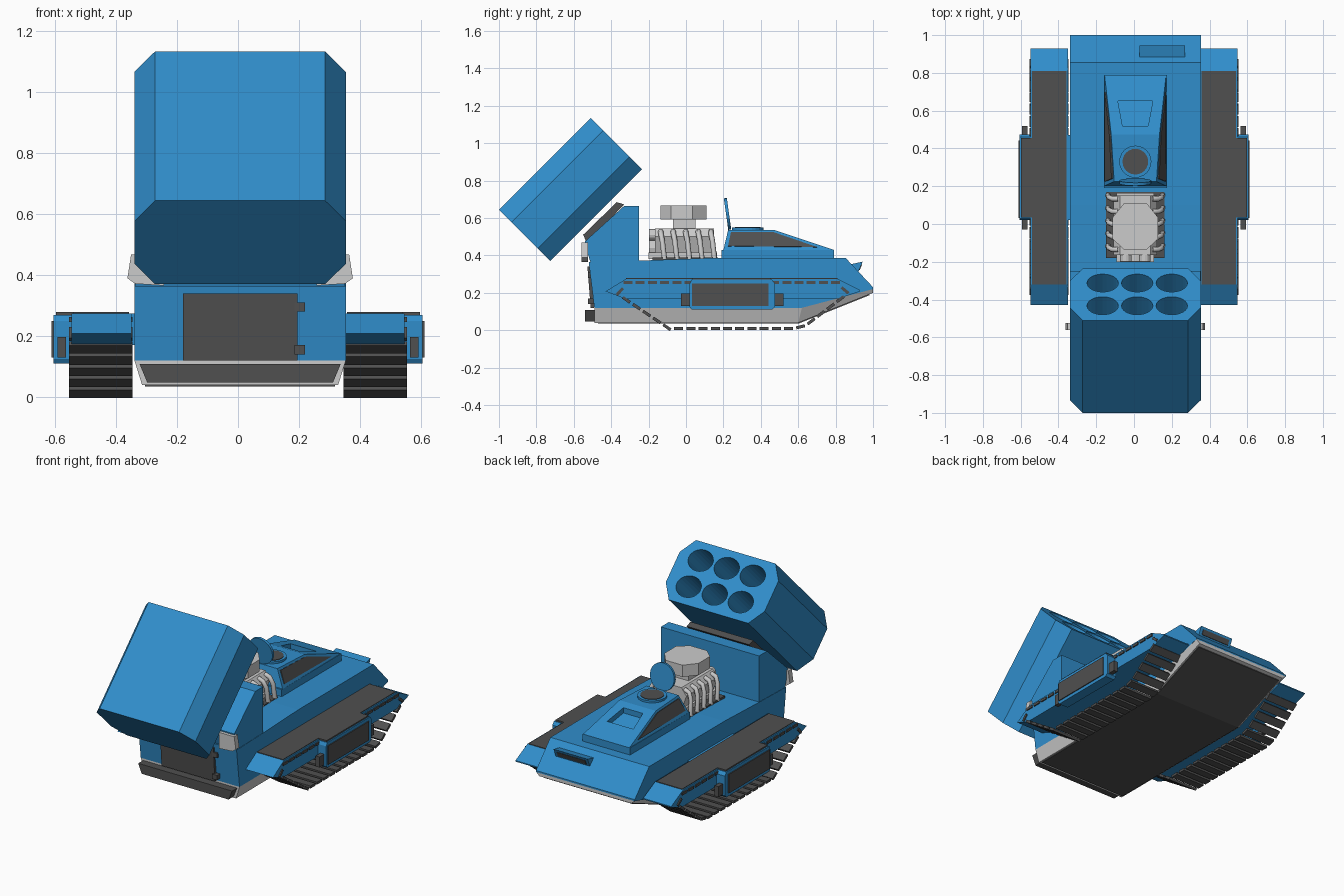
import bpy, bmesh, math
from mathutils import Vector, Matrix

if "Cube" in bpy.data.objects:
    bpy.data.objects.remove(bpy.data.objects["Cube"])

C = 0.007  # centre line of hull parts


def material(name, rgb):
    m = bpy.data.materials.new(name)
    m.diffuse_color = (*rgb, 1)
    m.use_nodes = True
    m.node_tree.nodes["Principled BSDF"].inputs["Base Color"].default_value = m.diffuse_color
    return m


BLUE = material("blue_paint", (0.03, 0.27, 0.6))
DARK = material("dark_rubber", (0.08, 0.08, 0.08))
GREY = None


def finish(name, bm, mat, mirror=False):
    bmesh.ops.recalc_face_normals(bm, faces=bm.faces)
    me = bpy.data.meshes.new(name)
    bm.to_mesh(me)
    bm.free()
    ob = bpy.data.objects.new(name, me)
    bpy.context.collection.objects.link(ob)
    if mat:
        me.materials.append(mat)
    if mirror:
        ob.modifiers.new("Mirror", 'MIRROR')
    return ob


def loft(name, rings, mat, mirror=False):
    bm = bmesh.new()
    vs = [[bm.verts.new(p) for p in r] for r in rings]
    n = len(rings[0])
    for a, b in zip(vs, vs[1:]):
        for i in range(n):
            j = (i + 1) % n
            bm.faces.new((a[i], a[j], b[j], b[i]))
    bm.faces.new(vs[0])
    bm.faces.new(vs[-1])
    return finish(name, bm, mat, mirror)


def prism(name, prof, x0, x1, mat, mirror=False):
    """Extrude a (y, z) profile along x."""
    return loft(name, [[(x, y, z) for y, z in prof] for x in (x0, x1)], mat, mirror)


def box(name, x, y, z, mat, mirror=False):
    return prism(name, [(y[0], z[0]), (y[1], z[0]), (y[1], z[1]), (y[0], z[1])], x[0], x[1], mat, mirror)


def cylinder(name, c, r, h, mat, axis=(0, 0, 1), seg=24):
    bm = bmesh.new()
    rot = Vector((0, 0, 1)).rotation_difference(Vector(axis)).to_matrix().to_4x4()
    bmesh.ops.create_cone(bm, cap_ends=True, segments=seg, radius1=r, radius2=r, depth=h,
                          matrix=Matrix.Translation(c) @ rot)
    return finish(name, bm, mat)


def cut(ob, cutter):
    m = ob.modifiers.new("Cut", 'BOOLEAN')
    m.operation = 'DIFFERENCE'
    m.object = cutter
    cutter.hide_render = True
    cutter.hide_viewport = True


# Hull: blue upper body, grey tapered belly, dark floor plate
prism("hull", [(-.49, .12), (.62, .12), (1, .22), (1, .23), (.855, .385), (.1, .385), (-.25, .372), (-.52, .365)],
      C - .347, C + .347, BLUE)
top = [(-.49, .12), (.62, .12), (1, .222)]
low = [(-.49, .04), (.6, .04), (1, .2)]
loft("belly", [[(C - .347, *t), (C - .322, *b), (C + .322, *b), (C + .347, *t)] for t, b in zip(top, low)], GREY)
prism("floor_plate", [(-.47, .05), (.6, .05), (.98, .2), (.98, .187), (.6, .035), (-.47, .035)], C - .312, C + .312, DARK)

# Rear door, hinges and bumper
prism("rear_door", [(-.492, .12), (-.51, .12), (-.527, .34), (-.5, .34)], -.18, .195, DARK)
for z in (.14, .28):
    box("door_hinge", (.185, .22), (-.525, -.49), (z, z + .03), DARK)
loft("rear_bumper", [[(C - .33, y, .108), (C - .305, y, .048), (C + .305, y, .048), (C + .33, y, .108)]
                     for y in (-.54, -.48)], DARK)

# Nose lamp housing
prism("nose_housing", [(.87, .35), (.945, .367), (.918, .305)], .03, .27, BLUE)
prism("nose_lamp", [(.93, .35), (.942, .352), (.929, .322), (.917, .322)], .05, .25, DARK)

# Fenders, side boxes and their panels
prism("fender", [(-.43, .208), (-.32, .275), (.81, .275), (.93, .215), (.93, .208), (.82, .17), (-.33, .17)],
      .35, .547, BLUE, True)
box("fender_panel", (.358, .54), (-.32, .81), (.265, .279), DARK, True)
box("fender_link", (.33, .36), (.02, .47), (.17, .275), BLUE, True)
prism("side_box", [(.02, .125), (.03, .11), (.46, .11), (.475, .125), (.475, .25), (.46, .27), (.03, .27), (.02, .25)],
      .54, .606, BLUE, True)
box("side_box_panel", (.6, .612), (.032, .442), (.13, .25), DARK, True)
box("side_box_lid", (.53, .598), (.035, .455), (.26, .279), DARK, True)
for y in (-.028, .472):
    box("side_box_latch", (.565, .592), (y, y + .048), (.13, .197), DARK, True)

# Track links laid along the loop
path = [Vector((0, *p)) for p in [(-.31, .255), (.8, .255), (.86, .205), (.83, .17), (.64, .025), (.57, .008),
                                  (-.09, .008), (-.33, .17), (-.36, .2)]]
bm = bmesh.new()
segs = list(zip(path, path[1:] + path[:1]))
total = sum((b - a).length for a, b in segs)
step = total / round(total / .066)
dist, start = 0.0, 0.0
for a, b in segs:
    d = b - a
    while dist < start + d.length - 1e-6:
        p = a + d.normalized() * (dist - start)
        ang = math.atan2(d.z, d.y)
        bmesh.ops.create_cube(bm, size=1, matrix=Matrix.Translation((.45, p.y, p.z)) @ Matrix.Rotation(ang, 4, 'X')
                              @ Matrix.Diagonal((.208, .048, .016, 1)))
        dist += step
    start += d.length
finish("track_links", bm, DARK, True)

# Cabin with side windows and a recessed windscreen
box("cabin_base", (C - .167, C + .167), (.19, .79), (.37, .43), BLUE)


def quad(pts, z):
    return [(C + s * x, y, z) for x, y in pts for s in (1, -1)]


foot = [(C - .167, .2, .43), (C + .167, .2, .43), (C + .163, .79, .43), (C - .163, .79, .43)]
roof = [(C - .112, .225, .535), (C + .112, .225, .535), (C + .128, .475, .535), (C - .128, .475, .535)]
cabin = loft("cabin", [foot, roof], BLUE)
shape = [(-.068, .52), (.068, .52), (.092, .65), (-.092, .65)]
cut(cabin, loft("windscreen_cutter", [[(C + x, y, z + (.585 - y) * .33) for x, y in shape] for z in (.465, .6)], BLUE))
for s in (-1, 1):
    pane = [(.157, .225, .448), (.121, .24, .522), (.132, .468, .522), (.158, .7, .443)]
    loft("side_window", [[(C + s * (x + o), y, z + o * .5) for x, y, z in pane] for o in (-.012, .005)], DARK)

# Roof hatch: rim, dark opening and raised lid
cylinder("hatch_rim", (C, .33, .538), .085, .02, BLUE)
cylinder("hatch_opening", (C, .33, .54), .068, .022, DARK)
cylinder("hatch_lid", (C, .222, .622), .085, .016, BLUE, (0, 1, .14))

# Engine: bay, block, heads, pipes, pulleys and intake
box("engine_bay", (C - .155, C + .155), (-.18, .17), (.37, .389), DARK)
box("engine_sump", (C - .1, C + .1), (-.2, .165), (.38, .415), GREY)
loft("engine_block", [[(C - .08, y, .4), (C + .08, y, .4), (C + .115, y, .5), (C + .08, y, .545), (C - .08, y, .545),
                       (C - .115, y, .5)] for y in (-.165, .15)], GREY)
for s in (-1, 1):
    cu = bpy.data.curves.new("exhaust_pipes", 'CURVE')
    cu.dimensions, cu.bevel_depth, cu.bevel_resolution = '3D', .014, 1
    for i in range(5):
        y = -.135 + i * .067
        sp = cu.splines.new('POLY')
        pts = [(.09, y, .53), (.122, y, .52), (.14, y + .008, .48), (.145, y + .02, .38)]
        sp.points.add(len(pts) - 1)
        for q, (px, py, pz) in zip(sp.points, pts):
            q.co = (C + s * px, py, pz, 1)
    bpy.context.collection.objects.link(bpy.data.objects.new("exhaust_pipes", cu))
for x, z, r in ((0, .44, .045), (-.05, .51, .03), (.05, .51, .03)):
    cylinder("engine_pulley", (C + x, -.18, z), r, .035, GREY, (0, 1, 0), 12)
box("intake_neck", (C - .06, C + .06), (-.07, .05), (.54, .6), GREY)
plan = [(-.06, .11), (.06, .11), (.12, .035), (.12, -.08), (.06, -.135), (-.06, -.135), (-.12, -.08), (-.12, .035)]
loft("air_intake", [[(C + x, y, z) for x, y in plan] for z in (.592, .667)], GREY)

# Launcher mount with grey side vents and dark cradle
prism("launcher_mount", [(-.25, .36), (-.25, .665), (-.33, .665), (-.54, .475), (-.54, .46), (-.51, .36)],
      C - .345, C + .345, BLUE)
for s in (-1, 1):
    loft("side_vent", [[(C + s * x, y, z) for x, z in ((.25, .366), (.345, .372), (.37, .39), (.358, .468), (.25, .468))]
                       for y in (-.56, -.525)], GREY)
prism("launcher_cradle", [(-.55, .51), (-.37, .685), (-.33, .672), (-.53, .468)], C - .22, C + .22, DARK)

# Launcher box with six bored tubes
d, n = Vector((0, 1, 1)).normalized(), Vector((0, 1, -1)).normalized()
mid = Vector((C, -.6175, .7525))
w, t, cw, ct = .347, .194, .068, .095
octagon = [(-w, ct - t), (cw - w, -t), (w - cw, -t), (w, ct - t), (w, t - ct), (w - cw, t), (cw - w, t), (-w, t - ct)]
launcher = loft("launcher_box", [[mid + Vector((x, 0, 0)) + n * v + d * e for x, v in octagon]
                                 for e in (-.3465, .3465)], BLUE)
bm = bmesh.new()
basis = Matrix((Vector((1, 0, 0)), -n, d)).transposed().to_4x4()
for x in (-.183, 0, .183):
    for v in (-.085, .085):
        bmesh.ops.create_cone(bm, cap_ends=True, segments=24, radius1=1, radius2=1, depth=.5,
                              matrix=Matrix.Translation(mid + Vector((x + .01, 0, 0)) + n * v + d * .3) @ basis
                              @ Matrix.Diagonal((.083, .067, 1, 1)))
cut(launcher, finish("tube_cutter", bm, BLUE))
